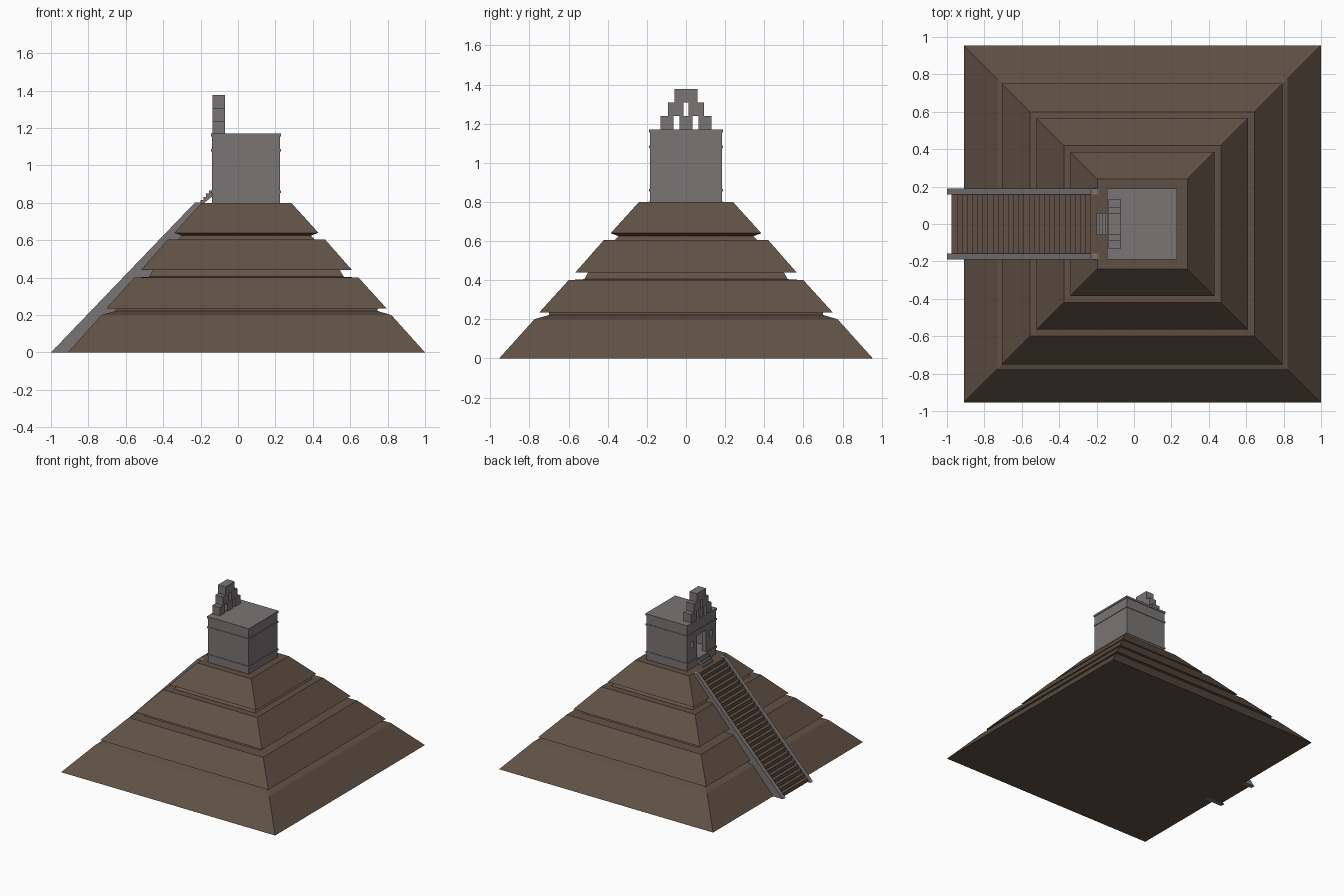
import bpy
import bmesh

cube = bpy.data.objects.get("Cube")
if cube:
    bpy.data.objects.remove(cube, do_unlink=True)

CX = 0.045            # pyramid centre along x


def material(name, rgb):
    m = bpy.data.materials.new(name)
    m.use_nodes = True
    m.diffuse_color = (*rgb, 1)
    m.node_tree.nodes["Principled BSDF"].inputs["Base Color"].default_value = (*rgb, 1)
    return m


BROWN = material("brown stone", (0.117, 0.083, 0.058))
GREY = material("grey stone", (0.19, 0.178, 0.172))


def finish(name, bm, mat):
    bmesh.ops.recalc_face_normals(bm, faces=bm.faces[:])
    mesh = bpy.data.meshes.new(name)
    bm.to_mesh(mesh)
    bm.free()
    ob = bpy.data.objects.new(name, mesh)
    bpy.context.collection.objects.link(ob)
    mesh.materials.append(mat)
    return ob


def add_box(bm, x, y, z):
    verts = bmesh.ops.create_cube(bm, size=1)["verts"]
    for v in verts:
        v.co = [lo + (c + 0.5) * (hi - lo) for c, (lo, hi) in zip(v.co, (x, y, z))]


def boxes(name, items, mat):
    bm = bmesh.new()
    for item in items:
        add_box(bm, *item)
    return finish(name, bm, mat)


def square_stack(name, profile, mat):
    """Square rings of (half width, height), bridged and capped."""
    bm = bmesh.new()
    rings = [[bm.verts.new((CX + sx * h, sy * h, z))
              for sx, sy in ((-1, -1), (1, -1), (1, 1), (-1, 1))] for h, z in profile]
    for a, b in zip(rings, rings[1:]):
        for i in range(4):
            j = (i + 1) % 4
            bm.faces.new((a[i], a[j], b[j], b[i]))
    bm.faces.new(rings[0])
    bm.faces.new(rings[-1])
    return finish(name, bm, mat)


def side_prism(name, profile, y0, y1, mat):
    """Extrude an (x, z) outline along y."""
    bm = bmesh.new()
    face = bm.faces.new([bm.verts.new((x, y0, z)) for x, z in profile])
    out = bmesh.ops.extrude_face_region(bm, geom=[face])["geom"]
    for v in out:
        if isinstance(v, bmesh.types.BMVert):
            v.co.y = y1
    return finish(name, bm, mat)


def stair_outline(x0, z0, x1, z1, count, depth):
    run, rise = (x1 - x0) / count, (z1 - z0) / count
    pts = []
    for i in range(count):
        pts += [(x0 + i * run, z0 + i * rise), (x0 + i * run, z0 + (i + 1) * rise)]
    return pts + [(x1, z1), (x1 + depth, z1), (x1 + depth, z1 - rise), (x0 + depth, z0)]


# Four battered tiers with recessed necks
square_stack("stepped_pyramid", [
    (0.955, 0), (0.775, 0.2), (0.70, 0.222), (0.70, 0.235),
    (0.75, 0.235), (0.6, 0.4), (0.52, 0.405), (0.50, 0.44),
    (0.565, 0.44), (0.42, 0.605), (0.365, 0.605), (0.345, 0.625),
    (0.385, 0.64), (0.24, 0.8)], BROWN)

# Main staircase with side rails
side_prism("staircase", stair_outline(-0.975, 0, -0.205, 0.8, 28, 0.13), -0.16, 0.16, BROWN)
rail = [(-1, 0), (-0.23, 0.802), (-0.2, 0.802), (-0.1, 0.78), (-0.84, 0)]
for side, name in ((1, "left_rail"), (-1, "right_rail")):
    side_prism(name, rail, side * 0.157, side * 0.19, GREY)

# Temple shell, hollowed with a doorway and two windows
X0, X1, W = -0.14, 0.225, 0.185
temple = boxes("temple", [((X0, X1), (-W, W), (0.79, 1.16))], GREY)
room = boxes("room_cutter", [((X0 + 0.04, X1 - 0.04), (-W + 0.04, W - 0.04), (0.865, 1.11))], GREY)
openings = boxes("opening_cutter", [
    ((X0 - 0.1, X0 + 0.08), (-0.058, 0.058), (0.865, 1.04)),
    ((X0 - 0.1, X0 + 0.08), (0.105, 0.14), (0.96, 1.015)),
    ((X0 - 0.1, X0 + 0.08), (-0.14, -0.105), (0.96, 1.015))], GREY)
for cutter in (room, openings):
    mod = temple.modifiers.new("cut", "BOOLEAN")
    mod.operation, mod.object, mod.solver = "DIFFERENCE", cutter, "EXACT"
    bpy.context.view_layer.objects.active = temple
    bpy.ops.object.modifier_apply(modifier=mod.name)
    bpy.data.objects.remove(cutter, do_unlink=True)


# Thin mouldings around the walls, and the roof slab
def band(name, z0, z1, out):
    t = 0.004
    strips = [((X0 - out, X1 + out), (s * W - t, s * W + t), (z0, z1)) for s in (-1, 1)]
    strips += [((x - t, x + t), (-W, W), (z0, z1)) for x in (X0, X1)]
    return boxes(name, strips, GREY)


band("base_moulding", 0.852, 0.865, 0.004)
band("upper_moulding", 1.075, 1.087, 0.004)
boxes("roof_slab", [((X0 - 0.005, X1 + 0.005), (-W - 0.005, W + 0.005), (1.155, 1.17))], GREY)

# Small steps up to the doorway
side_prism("door_steps", stair_outline(-0.2, 0.8, X0, 0.865, 4, 0.02), -0.06, 0.06, GREY)

# Roof comb of stacked blocks
comb = []
for centres, half, z in (((-0.097, 0, 0.097), 0.034, 1.17),
                         ((-0.053, 0.053), 0.039, 1.239), ((0,), 0.058, 1.308)):
    comb += [((-0.137, -0.07), (c - half, c + half), (z, z + 0.069)) for c in centres]
boxes("roof_comb", comb, GREY)
